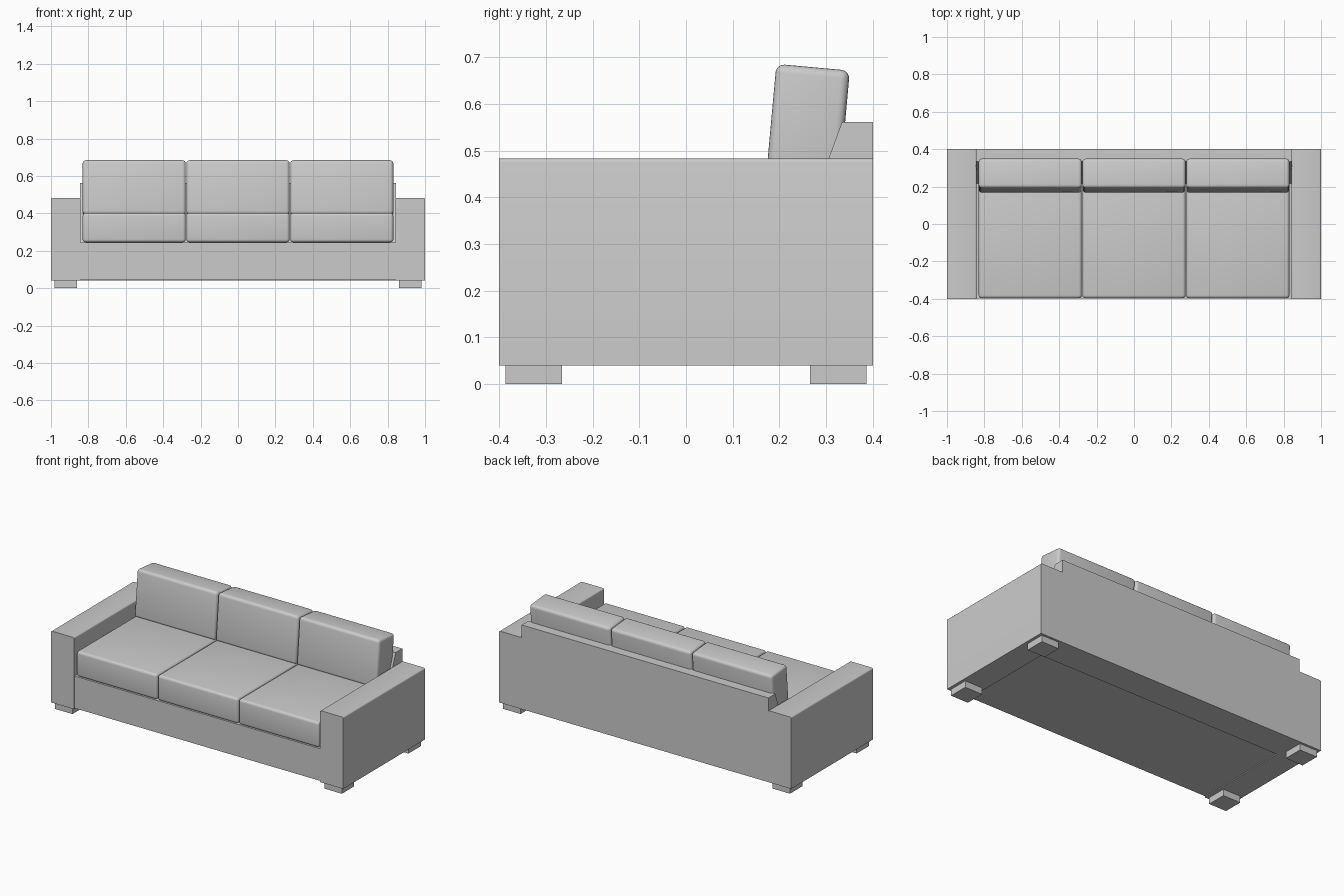
import bpy, bmesh, math
from mathutils import Matrix, Vector

if "Cube" in bpy.data.objects:
    bpy.data.objects.remove(bpy.data.objects["Cube"])

GREY = (0.6, 0.6, 0.6, 1)
fabric = bpy.data.materials.new("grey fabric")
fabric.use_nodes = True
fabric.diffuse_color = GREY
fabric.node_tree.nodes["Principled BSDF"].inputs["Base Color"].default_value = GREY


def finish(name, bm, smooth=False):
    bmesh.ops.recalc_face_normals(bm, faces=bm.faces)
    mesh = bpy.data.meshes.new(name)
    bm.to_mesh(mesh)
    bm.free()
    mesh.materials.append(fabric)
    obj = bpy.data.objects.new(name, mesh)
    bpy.context.collection.objects.link(obj)
    if smooth:
        bpy.ops.object.select_all(action="DESELECT")
        obj.select_set(True)
        bpy.context.view_layer.objects.active = obj
        bpy.ops.object.shade_smooth_by_angle(angle=math.radians(35))
    return obj


def box(name, low, high, radius=0, segments=4, pick=lambda edge: True, tilt=0):
    """Box between two corners, with rounded edges, tilted about its lower front edge."""
    low, high = Vector(low), Vector(high)
    bm = bmesh.new()
    bmesh.ops.create_cube(bm, size=1)
    bmesh.ops.scale(bm, vec=high - low, verts=bm.verts)
    bmesh.ops.translate(bm, vec=(low + high) / 2, verts=bm.verts)
    if radius:
        edges = [e for e in bm.edges if pick(e)]
        bmesh.ops.bevel(bm, geom=edges, offset=radius, segments=segments,
                        profile=0.5, affect="EDGES")
    if tilt:
        bmesh.ops.rotate(bm, verts=bm.verts, cent=low,
                         matrix=Matrix.Rotation(-tilt, 3, "X"))
    return finish(name, bm, radius > 0)


def prism(name, profile, half_width):
    """Side profile in y and z, extruded across x."""
    bm = bmesh.new()
    face = bm.faces.new([bm.verts.new((-half_width, y, z)) for y, z in profile])
    new = bmesh.ops.extrude_face_region(bm, geom=[face])["geom"]
    bmesh.ops.translate(bm, vec=(2 * half_width, 0, 0),
                        verts=[v for v in new if isinstance(v, bmesh.types.BMVert)])
    return finish(name, bm)


def top_long_edge(edge):
    a, b = (v.co for v in edge.verts)
    return min(a.z, b.z) > 0.4 and abs(a.y - b.y) > 0.1


# Arms and feet
for side, name in ((1, "left"), (-1, "right")):
    xs = sorted((side * 0.842, side))
    box(name + "_arm", (xs[0], -0.4, 0.04), (xs[1], 0.4, 0.483),
        0.008, 3, top_long_edge)
    xs = sorted((side * 0.862, side * 0.982))
    for y, end in ((-0.387, "front"), (0.265, "back")):
        box(f"{end}_{name}_foot", (xs[0], y, 0), (xs[1], y + 0.121, 0.042))

# Frame
box("seat_base", (-0.845, -0.397, 0.046), (0.845, 0.39, 0.245))
prism("backrest", [(0.4, 0.04), (0.4, 0.561), (0.334, 0.561),
                   (0.215, 0.24), (0.215, 0.04)], 0.845)

# Cushions
WIDTH = 0.555
for i, place in enumerate(("right", "middle", "left")):
    x0 = (i - 1.5) * WIDTH + 0.002
    x1 = x0 + WIDTH - 0.004
    box(place + "_seat_cushion", (x0, -0.397, 0.245), (x1, 0.215, 0.402), 0.016)
    box(place + "_back_cushion", (x0, 0.167, 0.395), (x1, 0.325, 0.687),
        0.018, tilt=math.radians(5.2))
